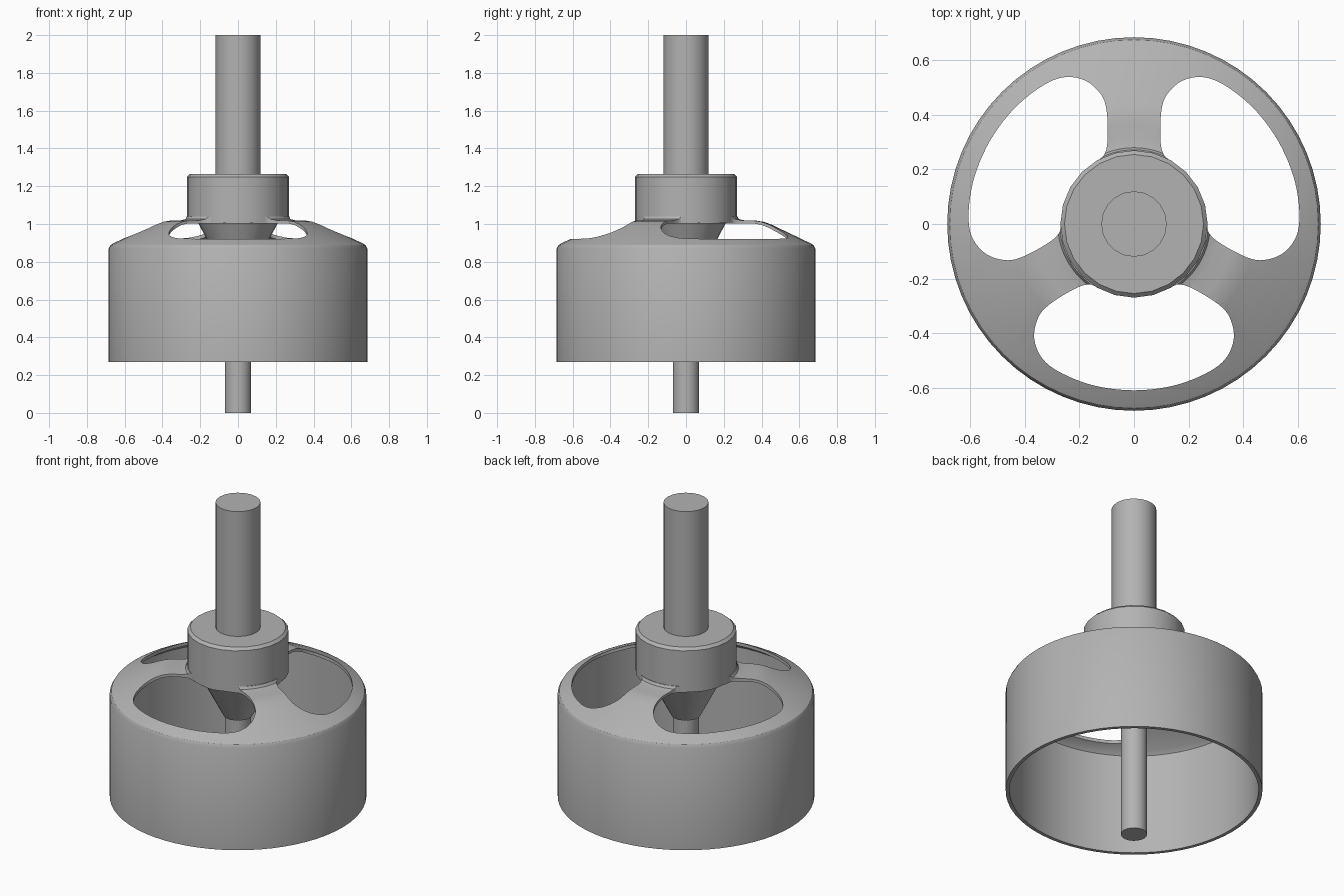
import bpy, bmesh, math
from mathutils import Matrix, Vector

cube = bpy.data.objects.get("Cube")
if cube:
    bpy.data.objects.remove(cube, do_unlink=True)

# One grey metal for everything
metal = bpy.data.materials.new("grey metal")
metal.use_nodes = True
GREY = (0.45, 0.45, 0.45, 1)
metal.diffuse_color = GREY
metal.node_tree.nodes["Principled BSDF"].inputs["Base Color"].default_value = GREY


def add_object(name, bm):
    bmesh.ops.recalc_face_normals(bm, faces=bm.faces)
    mesh = bpy.data.meshes.new(name)
    bm.to_mesh(mesh)
    bm.free()
    mesh.materials.append(metal)
    obj = bpy.data.objects.new(name, mesh)
    bpy.context.collection.objects.link(obj)
    return obj


def select_only(obj):
    bpy.ops.object.select_all(action='DESELECT')
    obj.select_set(True)
    bpy.context.view_layer.objects.active = obj


def smooth(obj):
    select_only(obj)
    bpy.ops.object.shade_smooth_by_angle(angle=math.radians(32))


def revolve(name, profile, steps, closed=False):
    """Turn an (r, z) profile about the z axis."""
    bm = bmesh.new()
    verts = [bm.verts.new((r, 0, z)) for r, z in profile]
    pairs = list(zip(verts, verts[1:]))
    if closed:
        pairs.append((verts[-1], verts[0]))
    edges = [bm.edges.new(p) for p in pairs]
    bmesh.ops.spin(bm, geom=verts + edges, cent=(0, 0, 0), axis=(0, 0, 1),
                   angle=math.tau, steps=steps)
    bmesh.ops.remove_doubles(bm, verts=bm.verts, dist=1e-4)
    return add_object(name, bm)


def smooth_loop(points, steps=5):
    """Closed Catmull-Rom curve through the points."""
    out, n = [], len(points)
    for i in range(n):
        a, b, c, d = (Vector(points[(i + k) % n]) for k in (-1, 0, 1, 2))
        for s in range(steps):
            t = s / steps
            out.append(b + (c - a) * t / 2 + (2 * a - 5 * b + 4 * c - d) * t * t / 2
                       + (3 * b - a - 3 * c + d) * t ** 3 / 2)
    return out


# Thin-walled bell with a sloping spoked top and a fillet at the hub
bell = revolve("bell", [
    (0.255, 1.04), (0.272, 1.04), (0.28, 1.026), (0.31, 1.019), (0.37, 1.018),
    (0.41, 1.012), (0.45, 0.998), (0.655, 0.9), (0.675, 0.889), (0.685, 0.87),
    (0.685, 0.27), (0.665, 0.27), (0.665, 0.865), (0.645, 0.885),
    (0.445, 0.982), (0.41, 0.996), (0.37, 1.003), (0.255, 1.003)], 64, closed=True)

# Three rounded windows cut through the top, leaving three spokes
half = [(0.14, -0.594), (0.26, -0.55), (0.335, -0.495), (0.366, -0.42),
        (0.352, -0.345), (0.31, -0.295), (0.22, -0.239), (0.168, -0.222), (0.13, -0.232)]
outline = smooth_loop([(0, -0.61)] + half + [(0, -0.266)]
                      + [(-x, y) for x, y in reversed(half)])
bm = bmesh.new()
for i in range(3):
    turn = Matrix.Rotation(i * math.tau / 3, 4, 'Z')
    face = bm.faces.new([bm.verts.new(turn @ Vector((p.x, p.y, 0.8))) for p in outline])
    side = bmesh.ops.extrude_face_region(bm, geom=[face])
    bmesh.ops.translate(bm, vec=(0, 0, 0.4),
                        verts=[v for v in side["geom"] if isinstance(v, bmesh.types.BMVert)])
cutter = add_object("window_cutter", bm)
cutter.hide_render = True
cut = bell.modifiers.new("windows", 'BOOLEAN')
cut.object = cutter
cut.operation = 'DIFFERENCE'
cut.solver = 'EXACT'
select_only(bell)
bpy.ops.object.modifier_apply(modifier=cut.name)
bpy.data.objects.remove(cutter, do_unlink=True)
smooth(bell)

# Central solids: hub with chamfered top, tapered boss, and the two shafts
solids = {
    "hub": ([(0, 1.007), (0.27, 1.007), (0.27, 1.25), (0.255, 1.265), (0, 1.265)], 24),
    "tapered_boss": ([(0, 0.75), (0.078, 0.75), (0.213, 1.01), (0, 1.01)], 24),
    "upper_shaft": ([(0, 1.2), (0.12, 1.2), (0.12, 2), (0, 2)], 20),
    "lower_shaft": ([(0, 0), (0.07, 0), (0.07, 0.85), (0, 0.85)], 20),
}
for name, (profile, steps) in solids.items():
    smooth(revolve(name, profile, steps))
